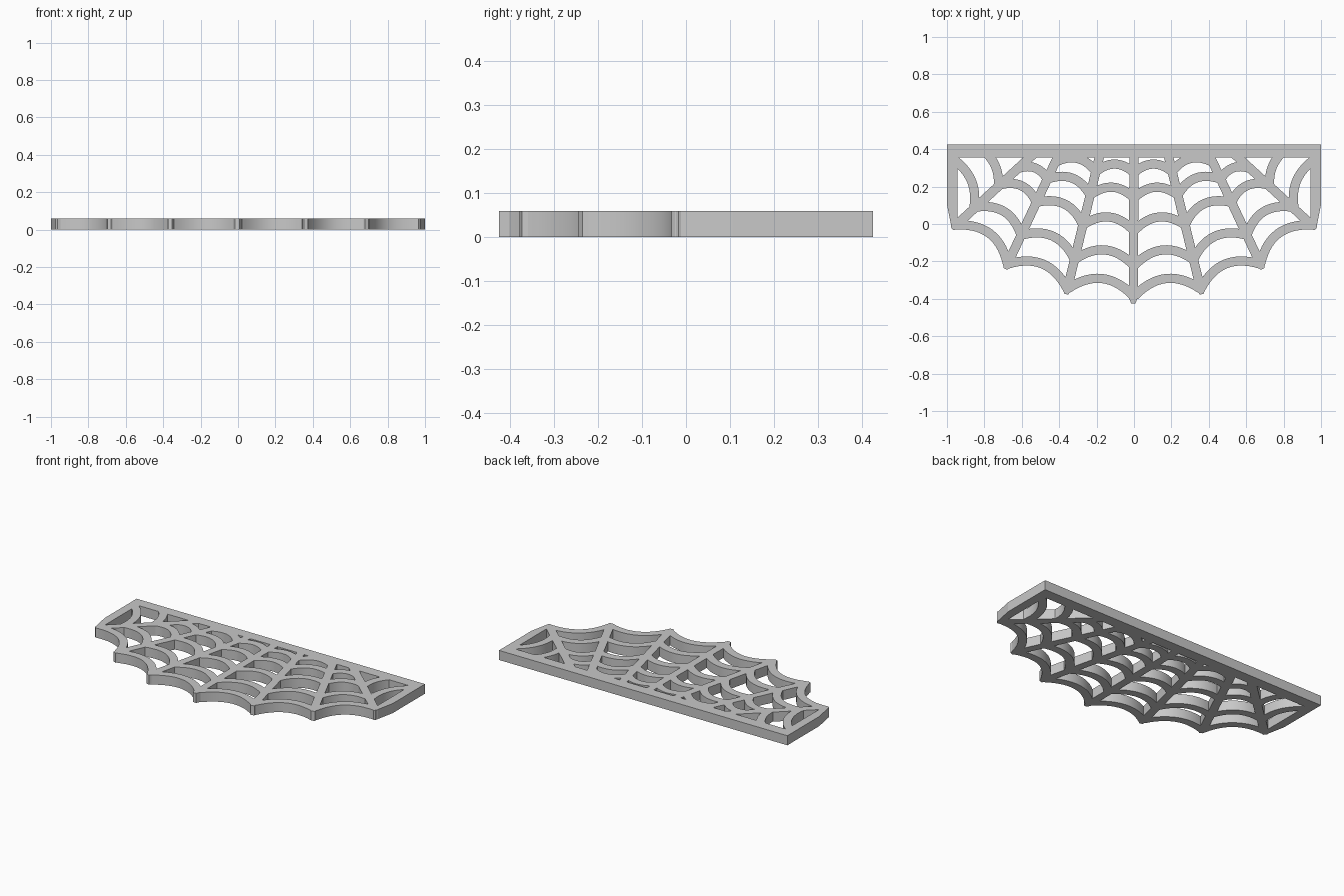
import bpy
import bmesh
from mathutils import Vector

cube = bpy.data.objects.get("Cube")
if cube:
    bpy.data.objects.remove(cube)

HEIGHT = 0.06
WIDTH = 0.049

grey = bpy.data.materials.new("web_grey")
grey.use_nodes = True
grey.diffuse_color = (0.58, 0.58, 0.58, 1)
grey.node_tree.nodes["Principled BSDF"].inputs["Base Color"].default_value = grey.diffuse_color


def add_prism(bm, outline):
    """Flat outline extruded up from the ground."""
    low = [bm.verts.new((x, y, 0)) for x, y in outline]
    high = [bm.verts.new((x, y, HEIGHT)) for x, y in outline]
    bm.faces.new(low)
    bm.faces.new(high)
    for i in range(len(low)):
        j = (i + 1) % len(low)
        bm.faces.new((low[i], low[j], high[j], high[i]))


def make_part(name, outlines, mirrored=True):
    bm = bmesh.new()
    for outline in outlines:
        add_prism(bm, outline)
        if mirrored:
            add_prism(bm, [(-x, y) for x, y in outline])
    bmesh.ops.recalc_face_normals(bm, faces=bm.faces)
    mesh = bpy.data.meshes.new(name)
    bm.to_mesh(mesh)
    bm.free()
    mesh.materials.append(grey)
    obj = bpy.data.objects.new(name, mesh)
    bpy.context.collection.objects.link(obj)


def strip(path):
    """Outline of a band of even width along a path."""
    left, right = [], []
    for i, p in enumerate(path):
        d = (path[min(i + 1, len(path) - 1)] - path[max(i - 1, 0)]).normalized()
        side = Vector((-d.y, d.x)) * WIDTH / 2
        left.append(tuple(p + side))
        right.append(tuple(p - side))
    return left + right[::-1]


def arc(a, b, bulge=0.21, steps=14):
    """Curved path from a to b, bowing to the left of its direction."""
    a, b = Vector(a), Vector(b)
    bow = Vector((a.y - b.y, b.x - a.x)) * bulge * 4
    return [a.lerp(b, t) + bow * t * (1 - t) for t in (i / steps for i in range(steps + 1))]


# Radial threads: outer tip and the point where each enters the top bar
spokes = [((-0.004, -0.424), (0, 0.38)),
          ((-0.363, -0.375), (-0.18, 0.38)),
          ((-0.688, -0.24), (-0.398, 0.38)),
          ((-0.972, -0.025), (-0.53, 0.38))]
# Heights at which the rings cross each radial thread
joints = [(-0.384, -0.22, -0.035, 0.14, 0.275),
          (-0.347, -0.19, -0.005, 0.155, 0.28),
          (-0.215, -0.06, 0.115, 0.24, 0.33),
          (-0.005, 0.09, 0.21, 0.295)]


def on_spoke(k, y):
    tip, top = map(Vector, spokes[k])
    return tip.lerp(top, (y - tip.y) / (top.y - tip.y))


def spoke_outline(tip, top):
    """Straight band narrowing to a blunt point at its outer tip."""
    tip, top = Vector(tip), Vector(top)
    d = (top - tip).normalized()
    n = Vector((-d.y, d.x))
    neck = tip + d * 0.03
    return [tuple(p) for p in (tip + n * 0.011, neck + n * WIDTH / 2, top + n * WIDTH / 2,
                               top - n * WIDTH / 2, neck - n * WIDTH / 2, tip - n * 0.011)]


make_part("centre_thread", [spoke_outline(*spokes[0])], mirrored=False)
make_part("radial_threads", [spoke_outline(*s) for s in spokes[1:]])

# Scalloped ring threads between neighbouring radial threads
rings = []
for k in range(3):
    for inner, outer in zip(joints[k], joints[k + 1]):
        rings.append(strip(arc(on_spoke(k + 1, outer), on_spoke(k, inner))))
make_part("ring_threads", rings)

# Short curved threads in the end bays
make_part("end_threads", [strip(arc((-0.965, 0.345), on_spoke(3, 0.08), 0.16)),
                          strip(arc((-0.79, 0.38), on_spoke(3, 0.20), 0.12))])

# Straight top bar and the tapering end bars
make_part("top_bar", [[(-1, 0.355), (1, 0.355), (1, 0.424), (-1, 0.424)]], mirrored=False)
make_part("end_bars", [[(-1, 0.355), (-1, 0.105), (-0.974, -0.025), (-0.94, -0.025),
                        (-0.945, 0.03), (-0.945, 0.355)]])

# Smooth the curved walls, keep the rims sharp
bpy.ops.object.select_all(action="DESELECT")
for name in ("ring_threads", "end_threads"):
    bpy.data.objects[name].select_set(True)
    bpy.context.view_layer.objects.active = bpy.data.objects[name]
bpy.ops.object.shade_smooth_by_angle()
